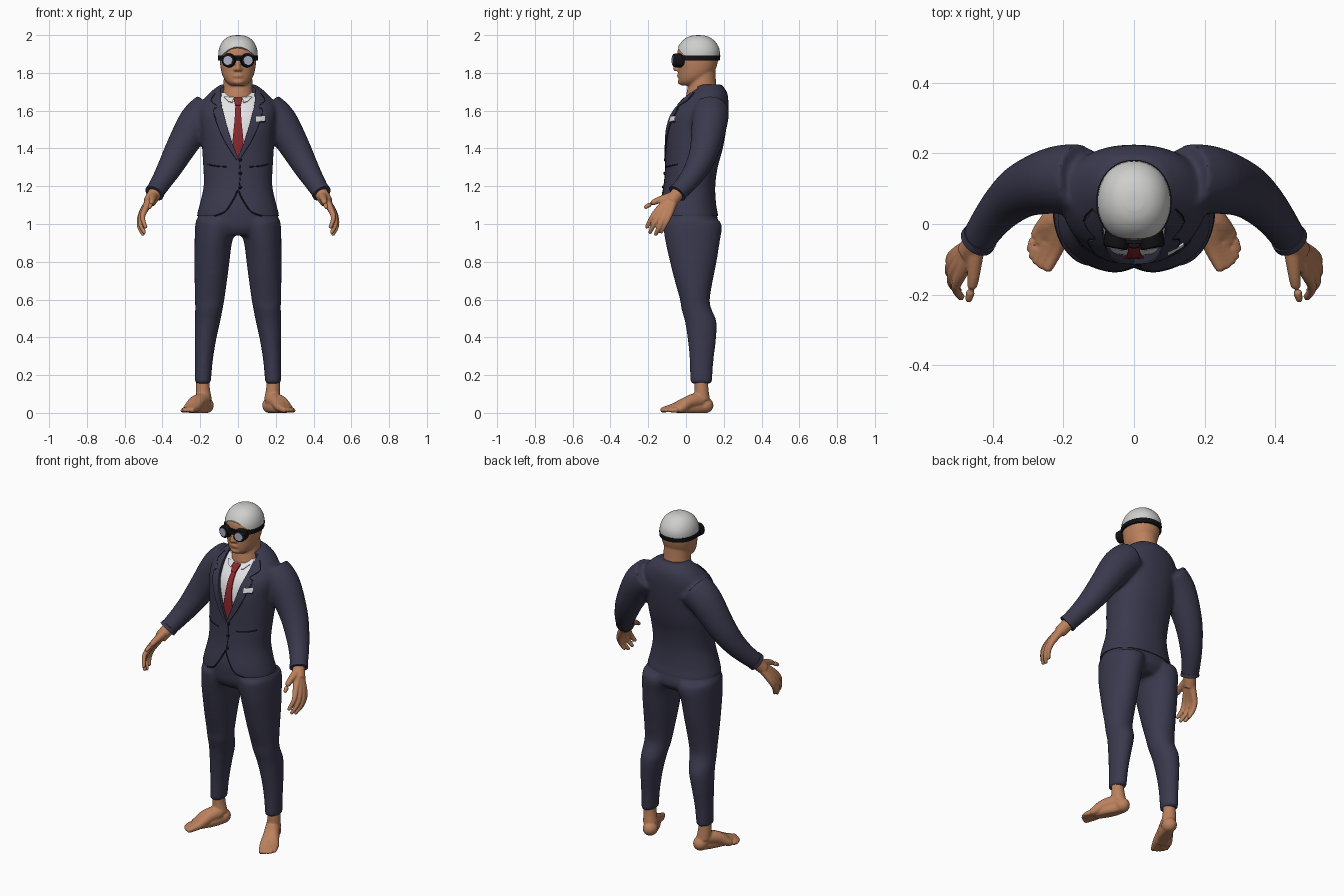
import bpy, bmesh, math
from mathutils import Vector
from mathutils.bvhtree import BVHTree

if "Cube" in bpy.data.objects:
    bpy.data.objects.remove(bpy.data.objects["Cube"])

def material(name, rgb):
    m = bpy.data.materials.new(name)
    m.diffuse_color = (*rgb, 1)
    m.use_nodes = True
    m.node_tree.nodes["Principled BSDF"].inputs["Base Color"].default_value = m.diffuse_color
    return m

NAVY = material("navy cloth", (0.043, 0.041, 0.075))
DARK = material("dark seam", (0.012, 0.012, 0.022))
SKIN = material("skin", (0.50, 0.22, 0.11))
WHITE = material("white cloth", (0.78, 0.78, 0.80))
RED = material("red silk", (0.27, 0.02, 0.025))
BLACK = material("black rubber", (0.006, 0.006, 0.008))
GREY = material("light grey cap", (0.62, 0.62, 0.61))
LENS = material("pale lens", (0.40, 0.43, 0.54))

def spline(rows, sub):
    out = []
    for i in range(len(rows) - 1):
        p = [rows[max(i - 1, 0)], rows[i], rows[i + 1], rows[min(i + 2, len(rows) - 1)]]
        for k in range(sub):
            t = k / sub
            out.append(tuple(0.5 * (2*b + (c - a)*t + (2*a - 5*b + 4*c - d)*t*t + (3*b - a - 3*c + d)*t**3)
                             for a, b, c, d in zip(*p)))
    return out + [tuple(rows[-1])]

def skin_rings(bm, rings):
    n = len(rings[0])
    vs = [[bm.verts.new(p) for p in r] for r in rings]
    for a, b in zip(vs, vs[1:]):
        for i in range(n):
            bm.faces.new((a[i], a[(i + 1) % n], b[(i + 1) % n], b[i]))
    bm.faces.new(vs[0])
    bm.faces.new(vs[-1])

def oval(row, ang, e=2.0, grow=0.0):
    z, cx, hx, f, b = row
    c, s = math.cos(ang), math.sin(ang)
    sp = lambda v: math.copysign(abs(v) ** (2 / e), v)
    return Vector((cx + (hx + grow) * sp(c), (f + b) / 2 + ((b - f) / 2 + grow) * sp(s), z))

def loft(bm, rows, n=32, e=2.0, grow=0.0, sub=4):
    # rows: height, centre x, half width, front y, back y
    skin_rings(bm, [[oval(r, math.tau * i / n, e, grow) for i in range(n)] for r in spline(rows, sub)])

def tube(bm, pts, n=14, sub=4, ball=False):
    # pts: x, y, z, radius
    rows = spline(pts, sub)
    P = [Vector(r[:3]) for r in rows]
    rings = []
    for i, r in enumerate(rows):
        t = (P[min(i + 1, len(P) - 1)] - P[max(i - 1, 0)]).normalized()
        ref = Vector((0, 1, 0)) if abs(t.y) < 0.85 else Vector((0, 0, 1))
        u = t.cross(ref).normalized()
        v = t.cross(u)
        rings.append([P[i] + r[3] * (u * math.cos(math.tau * k / n) + v * math.sin(math.tau * k / n)) for k in range(n)])
    skin_rings(bm, rings)
    if ball:
        sphere(bm, P[-1], (rows[-1][3],) * 3)

def sphere(bm, c, r):
    vs = bmesh.ops.create_uvsphere(bm, u_segments=16, v_segments=10, radius=1)["verts"]
    for v in vs:
        v.co = Vector(c) + Vector([a * b for a, b in zip(v.co, r)])

def bake(ob):
    dg = bpy.context.evaluated_depsgraph_get()
    dg.update()
    me = bpy.data.meshes.new_from_object(ob.evaluated_get(dg))
    ob.modifiers.clear()
    ob.data = me

def finish(name, bm, mat, voxel=0, smooth=3, cutters=()):
    bmesh.ops.recalc_face_normals(bm, faces=bm.faces[:])
    me = bpy.data.meshes.new(name)
    bm.to_mesh(me)
    bm.free()
    ob = bpy.data.objects.new(name, me)
    bpy.context.collection.objects.link(ob)
    if voxel:
        m = ob.modifiers.new("fuse", 'REMESH')
        m.mode, m.voxel_size = 'VOXEL', voxel
        m = ob.modifiers.new("relax", 'SMOOTH')
        m.factor, m.iterations = 0.5, smooth
        bake(ob)
    b2 = bmesh.new()
    b2.from_mesh(ob.data)
    surface = BVHTree.FromBMesh(b2)
    b2.free()
    for c in cutters:
        m = ob.modifiers.new("cut", 'BOOLEAN')
        m.operation, m.solver, m.object = 'DIFFERENCE', 'EXACT', c
    if cutters:
        bake(ob)
        for c in cutters:
            bpy.data.objects.remove(c)
    ob.data.materials.clear()
    ob.data.materials.append(mat)
    for p in ob.data.polygons:
        p.material_index = 0
    ob.data.shade_smooth()
    ob.data.set_sharp_from_angle(angle=math.radians(42))
    return surface

def prism(name, xz, y0, y1):
    bm = bmesh.new()
    f = bm.faces.new([bm.verts.new((x, y0, z)) for x, z in xz])
    g = bmesh.ops.extrude_face_region(bm, geom=[f])["geom"]
    bmesh.ops.translate(bm, vec=(0, y1 - y0, 0), verts=[v for v in g if isinstance(v, bmesh.types.BMVert)])
    finish(name, bm, DARK)
    ob = bpy.data.objects[name]
    ob.hide_render = True
    return ob

def on(surface, x, z, off):
    hit = surface.ray_cast(Vector((x, -1, z)), Vector((0, 1, 0)))[0]
    return Vector((x, (hit.y if hit else 0.05) - off, z))

def sheet(name, left, right, surface, off, mat):
    bm, grid = bmesh.new(), []
    for i in range((len(left) - 1) * 3 + 1):
        k = min(i // 3, len(left) - 2)
        t = i / 3 - k
        l, r = (Vector(s[k]).lerp(Vector(s[k + 1]), t) for s in (left, right))
        grid.append([bm.verts.new(on(surface, *l.lerp(r, j / 4), off)) for j in range(5)])
    for a, b in zip(grid, grid[1:]):
        for j in range(4):
            bm.faces.new((a[j], a[j + 1], b[j + 1], b[j]))
    bmesh.ops.recalc_face_normals(bm, faces=bm.faces[:])
    bmesh.ops.solidify(bm, geom=bm.faces[:], thickness=0.006)
    finish(name, bm, mat)

def seam(name, xz, surface, off=0.0, r=0.003, sub=5):
    bm = bmesh.new()
    tube(bm, [(*on(surface, x, z, off), r) for x, z in spline(xz, sub)], n=6, sub=1)
    finish(name, bm, DARK)

flip = lambda pts, s: [(p[0] * s, *p[1:]) for p in pts]
both = lambda pts: pts + [(-x, z) for x, z in reversed(pts) if x != 0]

# Jacket: torso and sleeves fused, then cut for neckline and hem
TORSO = [(1.02, 0, .218, -.138, .17), (1.05, 0, .217, -.14, .17), (1.1, 0, .204, -.136, .16), (1.2, 0, .182, -.118, .155),
         (1.3, 0, .184, -.11, .168), (1.4, 0, .19, -.108, .195), (1.5, 0, .195, -.106, .213),
         (1.58, 0, .205, -.085, .222), (1.64, 0, .195, -.042, .225), (1.695, 0, .15, .01, .218), (1.738, 0, .095, .055, .19)]
ARM = [(.15, .13, 1.605, .098), (.22, .125, 1.54, .096), (.305, .1, 1.4, .08), (.36, .06, 1.3, .067),
       (.405, .01, 1.225, .056), (.442, -.045, 1.165, .049)]
bm = bmesh.new()
loft(bm, TORSO, n=40, e=2.2)
for s in (-1, 1):
    tube(bm, flip(ARM, s), n=20)
NECKLINE = [(.095, 1.8), (.092, 1.66), (.073, 1.56), (.042, 1.46), (0, 1.352)]
CUTAWAY = [(.125, 1.043), (.07, 1.065), (.03, 1.12), (0, 1.18)]
coat = finish("jacket", bm, NAVY, 0.011, 5, [
    prism("neckline_cutter", both(NECKLINE), -.3, .06),
    prism("front_cutter", both([(.4, .9), (.4, 1.043)] + CUTAWAY), -.3, .02),
    prism("hem_cutter", both([(.38, .9), (.38, 1.0425)]), -.31, .4)])
bm = bmesh.new()
for s in (-1, 1):
    tube(bm, flip([(.435, -.036, 1.176, .051), (.444, -.048, 1.162, .052)], s), n=24, sub=2)
finish("sleeve_hems", bm, NAVY)

# Lapels, seams, pockets and buttons
for s, side in ((-1, "right"), (1, "left")):
    inner = flip([(.09, 1.695), (.091, 1.655), (.085, 1.62), (.08, 1.60), (.06, 1.52), (.035, 1.44), (.0, 1.35)], s)
    outer = flip([(.118, 1.695), (.142, 1.655), (.108, 1.622), (.13, 1.60), (.102, 1.51), (.064, 1.43), (.007, 1.34)], s)
    sheet("lapel_" + side, inner, outer, coat, .006, NAVY)
    seam("lapel_edge_" + side, outer, coat, .003, .0025, 4)
    seam("front_hem_" + side, flip(CUTAWAY, s), coat, 0, .0035)
    seam("pocket_" + side, flip([(.06, 1.303), (.11, 1.306), (.16, 1.316)], s), coat, 0, .0035)
seam("jacket_closing", [(.008, 1.34), (.012, 1.26), (.004, 1.18)], coat, 0, .002)
seam("breast_pocket", [(.088, 1.535), (.145, 1.542)], coat, 0, .003)
sheet("pocket_square", [(.096, 1.568), (.096, 1.542)], [(.142, 1.572), (.142, 1.546)], coat, .006, WHITE)
bm = bmesh.new()
for z in (1.34, 1.268, 1.195):
    sphere(bm, on(coat, .012, z, .002), (.009, .007, .009))
finish("buttons", bm, BLACK)

# Shirt and tie
bm = bmesh.new()
loft(bm, TORSO[4:-1], n=40, e=2.2, grow=-.018)
shirt = finish("shirt", bm, WHITE)
tie = [(.024, 1.668), (.014, 1.628), (.018, 1.55), (.029, 1.44), (.02, 1.37), (.004, 1.345)]
sheet("tie", flip(tie, -1), tie, shirt, .009, RED)
sheet("tie_knot", [(-.024, 1.67), (-.015, 1.63)], [(.024, 1.67), (.015, 1.63)], shirt, .015, RED)
for s in (-1, 1):
    sheet("shirt_collar", flip([(.022, 1.672), (.03, 1.645)], s), flip([(.075, 1.675), (.05, 1.65)], s), shirt, .009, WHITE)

# Trousers
bm = bmesh.new()
loft(bm, [(1.2, 0, .165, -.102, .14), (1.1, 0, .19, -.122, .148), (1.03, 0, .214, -.122, .168),
          (.98, 0, .205, -.115, .17), (.94, 0, .15, -.09, .13)], n=40, e=2.2)
LEG = [(1.02, .115, .108, -.12, .18), (.98, .118, .11, -.12, .19), (.9, .131, .099, -.108, .178), (.8, .138, .093, -.085, .162),
       (.7, .144, .086, -.06, .142), (.6, .15, .078, -.032, .126), (.55, .154, .073, -.024, .135), (.48, .162, .067, -.005, .162),
       (.38, .173, .056, .01, .158), (.27, .181, .047, .02, .145), (.155, .186, .042, .022, .138)]
for s in (-1, 1):
    loft(bm, [(r[0], r[1] * s, *r[2:]) for r in LEG], n=28)
finish("trousers", bm, NAVY, 0.011, 4)

# Head and neck
HEAD = [(1.733, 0, .035, -.022, .04), (1.75, 0, .06, -.036, .09), (1.78, 0, .08, -.04, .13), (1.82, 0, .091, -.042, .157),
        (1.87, 0, .097, -.047, .17), (1.92, 0, .096, -.044, .172), (1.96, 0, .078, -.02, .15),
        (1.984, 0, .05, .012, .12), (1.994, 0, .02, .045, .085)]
bm = bmesh.new()
loft(bm, HEAD, e=2.1)
loft(bm, [(1.6, 0, .1, .02, .18), (1.66, 0, .092, .0, .172), (1.7, 0, .082, .004, .168), (1.74, 0, .077, .012, .16),
          (1.82, 0, .074, .02, .155)])
tube(bm, [(0, -.04, 1.87, .01), (0, -.051, 1.84, .012), (0, -.057, 1.822, .013)], ball=True)
for s in (-1, 1):
    sphere(bm, (s * .013, -.046, 1.818), (.011, .012, .009))
for z in (1.79, 1.781):
    sphere(bm, (0, -.037, z), (.026, .011, .006))
sphere(bm, (0, -.028, 1.753), (.03, .016, .016))
finish("head", bm, SKIN, 0.006, 3)

# Swimming cap with a peaked front edge
dense = spline(HEAD, 10)
def head_at(z):
    for a, b in zip(dense, dense[1:]):
        if b[0] >= z:
            t = (z - a[0]) / (b[0] - a[0])
            return (z, *(p + (q - p) * t for p, q in zip(a[1:], b[1:])))
    return dense[-1]
bm, rings, N = bmesh.new(), [], 40
for i in range(13):
    k = 1 - (1 - i / 12) ** 2
    ring = []
    for j in range(N):
        a = math.tau * j / N
        low = 1.868 + .07 * max(0, -math.sin(a)) ** 2
        p = oval(head_at(low + (1.9935 - low) * k), a, 2.1, .006)
        ring.append(p + Vector((0, 0, .005 * k)))
    rings.append(ring)
rings.append([Vector((0, .065, 1.9995)) + (p - Vector((0, .065, p.z))) * .3 for p in rings[-1]])
skin_rings(bm, rings)
finish("swim_cap", bm, GREY)

# Goggles
bm = bmesh.new()
loft(bm, [head_at(z) for z in (1.866, 1.879, 1.892)], n=40, e=2.1, grow=.009, sub=2)
finish("goggle_strap", bm, BLACK)
bm, lens = bmesh.new(), bmesh.new()
for s in (-1, 1):
    tube(bm, flip([(.043, -.015, 1.866, .037), (.05, -.055, 1.866, .037), (.0525, -.066, 1.866, .034), (.053, -.069, 1.866, .028)], s), n=24, sub=1)
    tube(lens, flip([(.052, -.064, 1.866, .025), (.0535, -.072, 1.866, .024)], s), n=24, sub=1)
tube(bm, [(-.03, -.055, 1.87, .007), (0, -.063, 1.873, .007), (.03, -.055, 1.87, .007)], n=10)
finish("goggle_frames", bm, BLACK)
finish("goggle_lenses", lens, LENS)

# Hands: each finger runs from the wrist through its knuckle
FINGERS = [((.488, -.138, 1.085), (.505, -.18, 1.035), (.49, -.207, .985)),
           ((.503, -.125, 1.065), (.517, -.165, 1.005), (.497, -.19, .957)),
           ((.511, -.107, 1.052), (.522, -.138, .99), (.503, -.16, .947)),
           ((.51, -.088, 1.05), (.52, -.11, 1.0), (.508, -.13, .96))]
for s, side in ((-1, "right"), (1, "left")):
    bm = bmesh.new()
    tube(bm, flip([(.42, -.015, 1.2, .034), (.445, -.05, 1.155, .036), (.47, -.08, 1.115, .034)], s))
    for k, m, t in FINGERS:
        tube(bm, flip([(.452, -.058, 1.145, .026), (*k, .018), (*m, .0135), (*t, .0105)], s), ball=True)
    tube(bm, flip([(.447, -.06, 1.15, .026), (.452, -.115, 1.135, .021), (.457, -.165, 1.118, .016), (.468, -.212, 1.09, .011)], s), ball=True)
    finish("hand_" + side, bm, SKIN, 0.005, 3)

# Feet: toes fan out from the ankle
TOES = [((.218, -.062, .03), (.243, -.122, .016), .015), ((.233, -.058, .03), (.263, -.117, .014), .011),
        ((.247, -.05, .027), (.278, -.106, .013), .010), ((.259, -.04, .025), (.289, -.091, .013), .010),
        ((.268, -.026, .023), (.295, -.07, .012), .010)]
for s, side in ((-1, "right"), (1, "left")):
    bm = bmesh.new()
    tube(bm, flip([(.186, .08, .2, .035), (.186, .082, .13, .037), (.18, .085, .07, .042)], s))
    sphere(bm, (s * .17, .1, .04), (.042, .046, .042))
    for k, t, r in TOES:
        tube(bm, flip([(.182, .075, .07, .042), (.2 + (k[0] - .21) * .5, .012, .055, .035), (*k, .023), (*t, r)], s), ball=True)
    tube(bm, flip([(.172, .09, .03, .035), (.205, .02, .028, .04), (.243, -.045, .022, .032)], s))
    for v in bm.verts:
        v.co.z = max(v.co.z, 0)
    finish("foot_" + side, bm, SKIN, 0.0055, 2)
    me = bpy.data.objects["foot_" + side].data
    low = min(v.co.z for v in me.vertices)
    for v in me.vertices:
        v.co.z -= low
